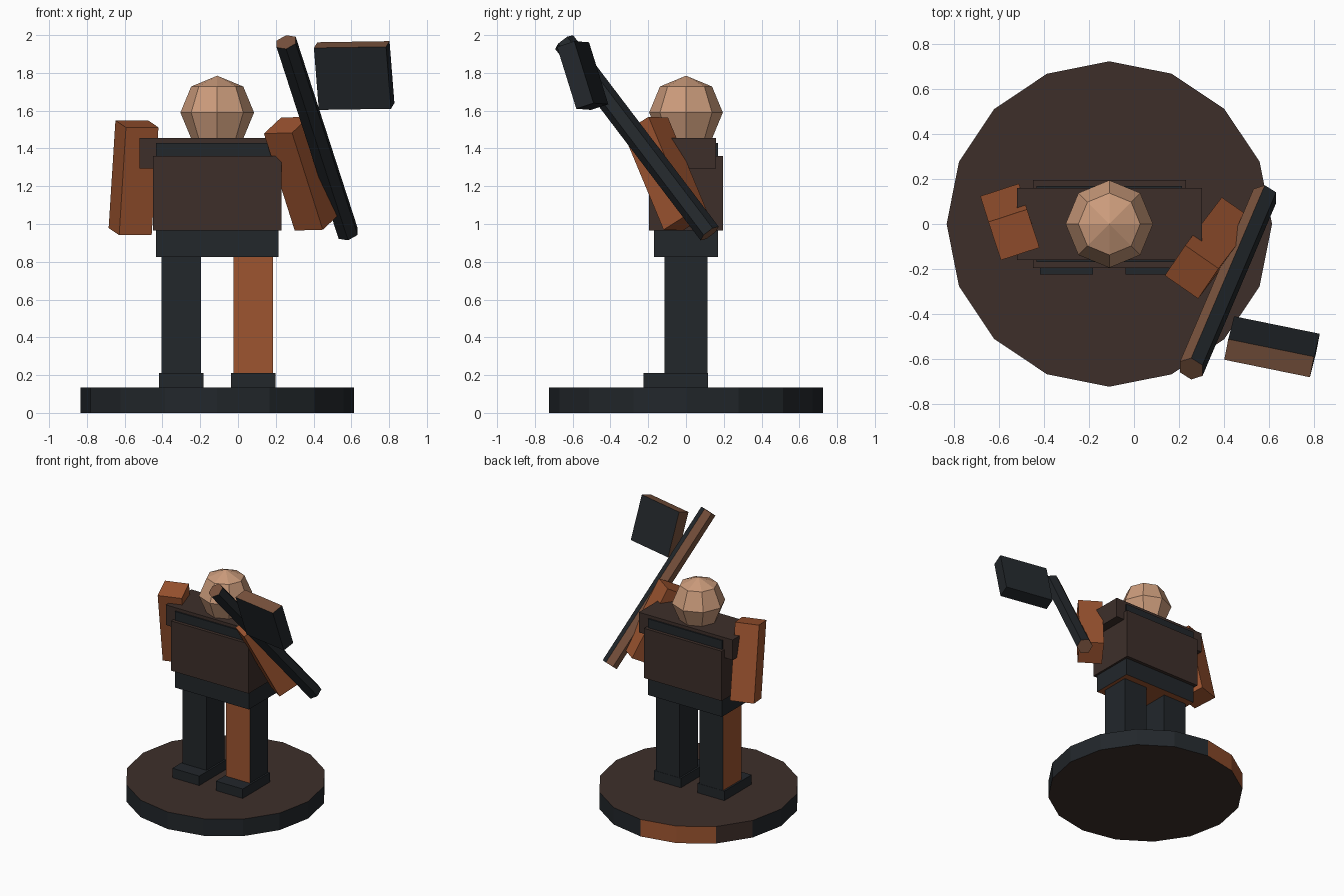
import bpy, bmesh, math
from mathutils import Vector, Matrix

if "Cube" in bpy.data.objects:
    bpy.data.objects.remove(bpy.data.objects["Cube"])

COLOURS = {
    "navy": (0.016, 0.020, 0.024, 1),
    "brown": (0.047, 0.028, 0.023, 1),
    "orange": (0.34, 0.09, 0.03, 1),
    "wood": (0.19, 0.085, 0.047, 1),
    "skin": (0.60, 0.33, 0.20, 1),
}
MATS = {}
for key, rgba in COLOURS.items():
    MATS[key] = bpy.data.materials.new(key)
    MATS[key].diffuse_color = rgba


def finish(name, bm, colour, matrix, accent=None, accent_test=None):
    """Turn a bmesh into an object; faces passing accent_test get the accent colour."""
    me = bpy.data.meshes.new(name)
    bm.normal_update()
    me.materials.append(MATS[colour])
    if accent:
        me.materials.append(MATS[accent])
        for f in bm.faces:
            f.material_index = int(accent_test(f.normal))
    bm.to_mesh(me)
    bm.free()
    ob = bpy.data.objects.new(name, me)
    ob.matrix_world = matrix
    bpy.context.collection.objects.link(ob)
    return ob


def box(name, size, colour, matrix, accent=None, test=None):
    bm = bmesh.new()
    bmesh.ops.create_cube(bm, size=1)
    bmesh.ops.scale(bm, vec=size, verts=bm.verts)
    return finish(name, bm, colour, matrix, accent, test)


def span(name, x, y, z, colour, accent=None, test=None):
    """Upright box given by its ranges."""
    lo, hi = Vector((x[0], y[0], z[0])), Vector((x[1], y[1], z[1]))
    return box(name, hi - lo, colour, Matrix.Translation((lo + hi) / 2), accent, test)


def frame(top, bottom, width_dir):
    """Matrix with local z from bottom to top and local x along width_dir."""
    top, bottom = Vector(top), Vector(bottom)
    z = (top - bottom).normalized()
    x = Vector(width_dir)
    x = (x - z * x.dot(z)).normalized()
    rot = Matrix((x, z.cross(x), z)).transposed().to_4x4()
    return Matrix.Translation((top + bottom) / 2) @ rot, (top - bottom).length


def prism(name, sides, radius, depth, colour, matrix, accent, test):
    bm = bmesh.new()
    bmesh.ops.create_cone(bm, cap_ends=True, segments=sides,
                          radius1=radius, radius2=radius, depth=depth)
    return finish(name, bm, colour, matrix, accent, test)


CX = -0.11  # body centre line

# Round base: brown caps, dark rim with a few coloured facets at the back
base = prism("base", 16, 0.725, 0.135, "navy", Matrix.Translation((CX, 0, 0.0675)),
             "brown", lambda n: abs(n.z) > 0.5)
base.data.materials.append(MATS["orange"])
for p in base.data.polygons:
    if abs(p.normal.z) < 0.5:
        az = math.degrees(math.atan2(p.normal.y, p.normal.x))
        if 90 < az < 135:
            p.material_index = 2
        elif 135 < az < 157.5:
            p.material_index = 1

# Legs and feet
for side, s, test in (("left", -1, lambda n: n.x < -0.5),
                      ("right", 1, lambda n: n.y < -0.5)):
    c = CX + s * 0.191
    span(side + "_leg", (c - 0.104, c + 0.104), (-0.115, 0.115), (0.135, 0.83),
         "navy", "orange", test)
    span(side + "_foot", (c - 0.118, c + 0.118), (-0.225, 0.117), (0.135, 0.21), "navy")

# Body: inner core, vest and shoulder block
span("core", (CX - 0.325, CX + 0.325), (-0.17, 0.17), (0.825, 1.43),
     "navy", "orange", lambda n: n.z < -0.5)
span("vest", (CX - 0.341, CX + 0.341), (-0.196, 0.196), (0.965, 1.36), "brown")
span("shoulders", (CX - 0.412, CX + 0.412), (-0.16, 0.16), (1.295, 1.455), "brown")

# Head
bm = bmesh.new()
bmesh.ops.create_uvsphere(bm, u_segments=8, v_segments=4, radius=0.195)
finish("head", bm, "skin", Matrix.Translation((CX, 0, 1.59)))

# Arms
for name, top, bottom, width in (
        ("left_arm", (-0.535, -0.048, 1.53), (-0.571, 0.067, 0.96), (0.168, 0.055, 0)),
        ("right_arm", (0.257, -0.214, 1.523), (0.42, 0.0, 1.01), (0.151, -0.102, 0))):
    m, length = frame(top, bottom, width)
    box(name, (0.181, 0.183, length), "orange", m)

# Tool: six-sided handle and a block head
m, length = frame((0.255, -0.645, 1.963), (0.583, 0.125, 0.95), (1, 0, 0))
prism("tool_handle", 6, 0.06, length, "navy", m, "wood",
      lambda n: abs(n.z) > 0.5 or (n.x < -0.4 and n.y > -0.1))
m, length = frame((0.602, -0.598, 1.95), (0.628, -0.496, 1.622), (0.382, -0.076, 0))
box("tool_head", (0.39, 0.098, length), "navy", m, "wood",
    lambda n: n.z > 0.5 or n.x < -0.5)

for m in bpy.data.materials:
    if m.users and not m.is_grease_pencil:
        m.use_nodes = True
        m.node_tree.nodes["Principled BSDF"].inputs["Base Color"].default_value = m.diffuse_color
